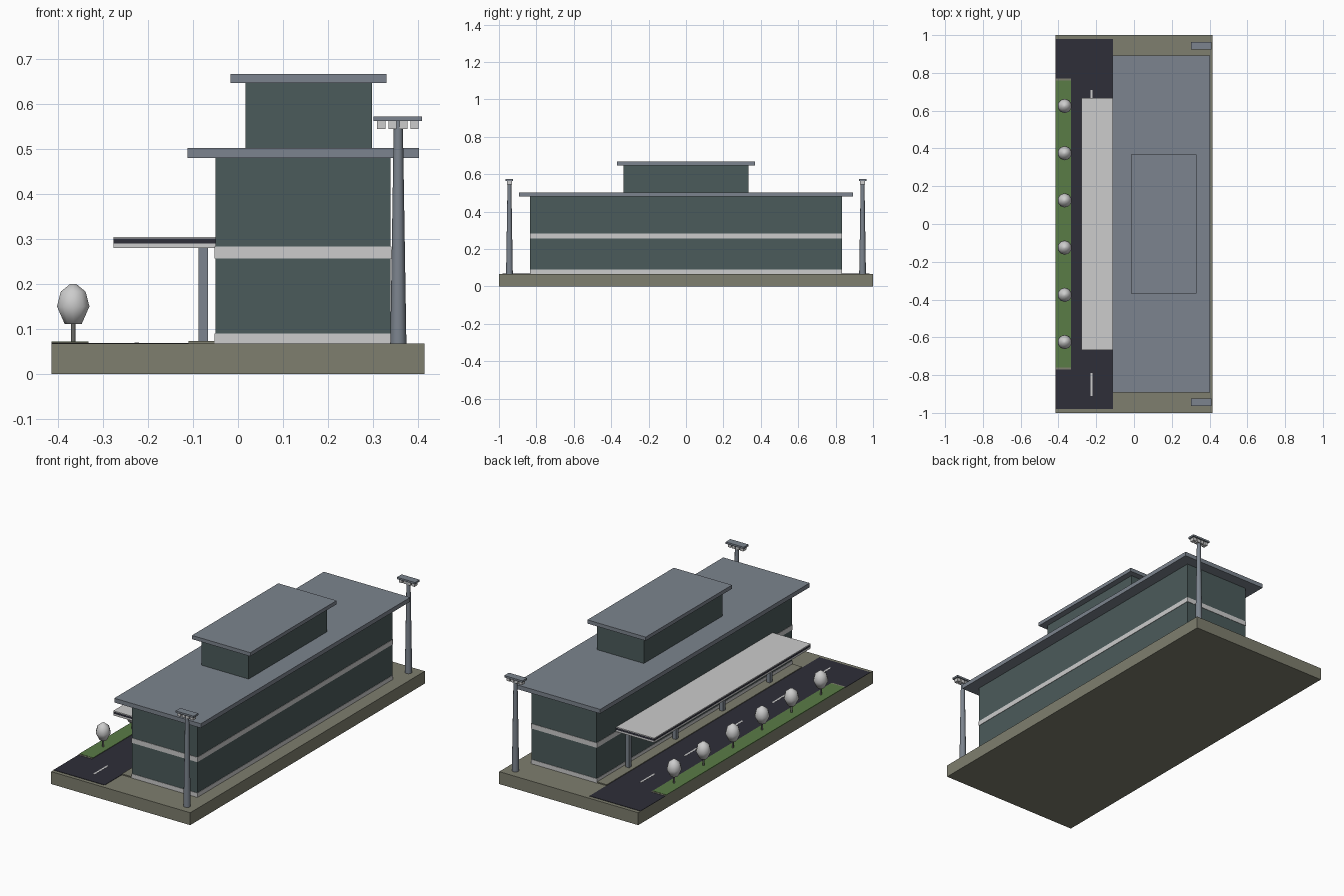
import bpy, bmesh
from math import radians
from mathutils import Matrix

cube = bpy.data.objects.get("Cube")
if cube:
    bpy.data.objects.remove(cube, do_unlink=True)


def material(name, *rgb):
    linear = [((c / 255 + 0.055) / 1.055) ** 2.4 for c in rgb] + [1]
    m = bpy.data.materials.new(name)
    m.use_nodes = True
    m.diffuse_color = linear
    m.node_tree.nodes["Principled BSDF"].inputs["Base Color"].default_value = linear
    return m


ground = material("olive ground", 126, 126, 110)
asphalt = material("dark asphalt", 46, 46, 56)
green = material("grass green", 90, 124, 70)
glass = material("teal glass", 75, 91, 91)
grey = material("blue grey metal", 124, 132, 142)
white = material("light grey", 204, 204, 204)
bark = material("trunk grey", 108, 108, 104)


def finish(name, bm, mat, smooth=False):
    mesh = bpy.data.meshes.new(name)
    bmesh.ops.recalc_face_normals(bm, faces=bm.faces)
    bm.to_mesh(mesh)
    bm.free()
    mesh.materials.append(mat)
    obj = bpy.data.objects.new(name, mesh)
    bpy.context.collection.objects.link(obj)
    if smooth:
        bpy.ops.object.select_all(action="DESELECT")
        obj.select_set(True)
        bpy.context.view_layer.objects.active = obj
        bpy.ops.object.shade_smooth_by_angle(angle=radians(smooth))
    return obj


def box(name, x, y, z, mat):
    """Box from (low, high) ranges on each axis."""
    bm = bmesh.new()
    size = [b - a for a, b in (x, y, z)]
    centre = [(a + b) / 2 for a, b in (x, y, z)]
    bmesh.ops.create_cube(bm, size=1, matrix=Matrix.Translation(centre) @ Matrix.Diagonal((*size, 1)))
    return finish(name, bm, mat)


def slab(name, x, half_y, z, mat):
    return box(name, x, (-half_y, half_y), z, mat)


def lathe(name, x, y, profile, sides, mat, smooth):
    """Stack of (radius, height) rings round a vertical axis."""
    bm = bmesh.new()
    rings = []
    for r, z in profile:
        at = Matrix.Translation((x, y, z))
        rings.append(bmesh.ops.create_circle(bm, segments=sides, radius=r, matrix=at)["verts"])
    for low, high in zip(rings, rings[1:]):
        for i in range(sides):
            j = (i + 1) % sides
            bm.faces.new((low[i], low[j], high[j], high[i]))
    bm.faces.new(rings[0])
    bm.faces.new(rings[-1])
    return finish(name, bm, mat, smooth)


# Site
TOP = 0.067
slab("ground_slab", (-0.415, 0.415), 1.0, (0, TOP), ground)
slab("road", (-0.415, -0.11), 0.98, (TOP, 0.069), asphalt)
slab("walkway", (-0.11, -0.05), 0.833, (TOP, 0.073), ground)
slab("verge_curb", (-0.415, -0.333), 0.77, (TOP, 0.0705), ground)
slab("grass_verge", (-0.415, -0.333), 0.76, (TOP, 0.072), green)
for i in range(5):
    y = -0.85 + 0.375 * i
    box("lane_dash", (-0.23, -0.22), (y - 0.06, y + 0.06), (0.069, 0.0697), white)

# Main building
slab("main_walls", (-0.05, 0.34), 0.833, (TOP, 0.48), glass)
slab("base_band", (-0.052, 0.342), 0.835, (TOP, 0.09), white)
slab("floor_band", (-0.052, 0.342), 0.835, (0.257, 0.283), white)
slab("main_roof", (-0.113, 0.403), 0.893, (0.48, 0.503), grey)
slab("upper_walls", (0.017, 0.298), 0.335, (0.503, 0.647), glass)
slab("upper_roof", (-0.017, 0.331), 0.368, (0.647, 0.667), grey)

# Entrance canopy
slab("canopy_underside", (-0.277, -0.05), 0.667, (0.28, 0.29), white)
slab("canopy_fascia", (-0.277, -0.05), 0.667, (0.29, 0.301), asphalt)
slab("canopy_top", (-0.277, -0.05), 0.667, (0.301, 0.305), white)
for y in (-0.6, -0.2, 0.2, 0.6):
    box("canopy_column", (-0.088, -0.067), (y - 0.011, y + 0.011), (TOP, 0.28), grey)

# Trees
for i in range(6):
    y = -0.625 + 0.25 * i
    lathe("tree_trunk", -0.367, y, [(0.005, 0.07), (0.005, 0.115)], 8, bark, 50)
    crown = [(0.02, 0.111), (0.038, 0.15), (0.029, 0.183), (0.007, 0.2)]
    lathe("tree_crown", -0.367, y, crown, 10, white, 70)

# Floodlight masts
for side in (-1, 1):
    y = side * 0.944
    lathe("mast", 0.357, y, [(0.018, TOP), (0.01, 0.563)], 12, grey, 40)
    box("lamp_bar", (0.302, 0.41), (y - 0.02, y + 0.02), (0.563, 0.573), grey)
    for k in range(4):
        x = 0.319 + 0.0248 * k
        box("lamp", (x - 0.009, x + 0.009), (y - 0.013, y + 0.013), (0.545, 0.563), white)
